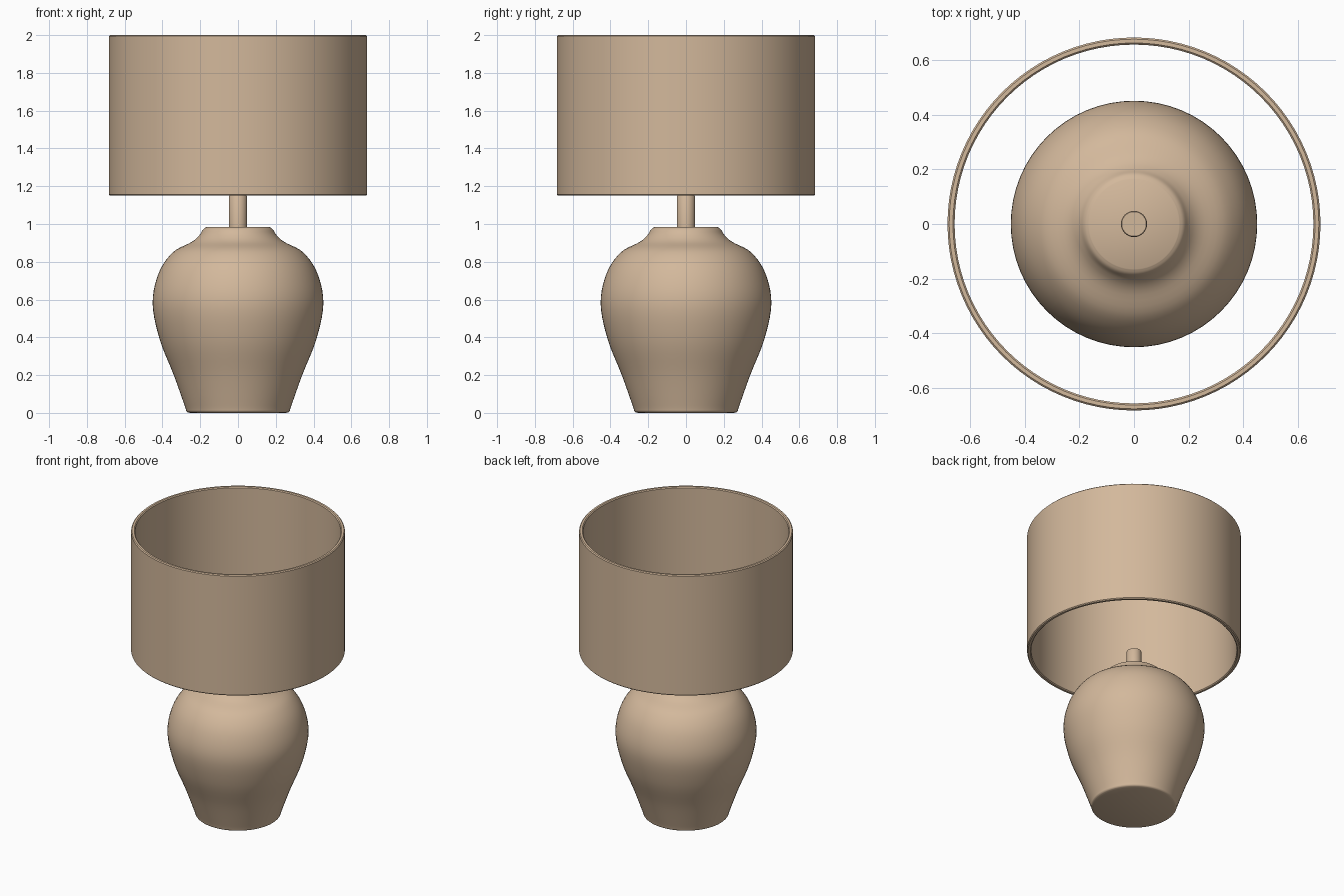
import bpy, bmesh, math
from mathutils import Vector

cube = bpy.data.objects.get("Cube")
if cube:
    bpy.data.objects.remove(cube, do_unlink=True)

# Single warm beige colour
beige = bpy.data.materials.new("warm_beige")
beige.use_nodes = True
colour = (0.65, 0.48, 0.33, 1)
beige.diffuse_color = colour
beige.node_tree.nodes["Principled BSDF"].inputs["Base Color"].default_value = colour


def smooth_curve(points, steps=5):
    """Pass a Catmull-Rom curve through (radius, height) points."""
    p = [Vector(q) for q in points]
    p = [p[0] * 2 - p[1]] + p + [p[-1] * 2 - p[-2]]
    out = []
    for a, b, c, d in zip(p, p[1:], p[2:], p[3:]):
        for i in range(steps):
            t = i / steps
            out.append((b * 2 + (c - a) * t + (a * 2 - b * 5 + c * 4 - d) * t**2
                        + (b * 3 - a - c * 3 + d) * t**3) / 2)
    return out + [p[-2]]


def lathe(name, profile, segments=64, closed=False):
    """Turn a (radius, height) profile around the z axis."""
    bm = bmesh.new()
    verts = [bm.verts.new((r, 0, z)) for r, z in profile]
    loop = verts + verts[:1] if closed else verts
    edges = [bm.edges.new(pair) for pair in zip(loop, loop[1:])]
    bmesh.ops.spin(bm, geom=verts + edges, axis=(0, 0, 1), cent=(0, 0, 0),
                   angle=math.tau, steps=segments, use_duplicate=False)
    bmesh.ops.remove_doubles(bm, verts=bm.verts, dist=0.0005)
    bmesh.ops.recalc_face_normals(bm, faces=bm.faces)
    mesh = bpy.data.meshes.new(name)
    bm.to_mesh(mesh)
    bm.free()
    mesh.materials.append(beige)
    obj = bpy.data.objects.new(name, mesh)
    bpy.context.collection.objects.link(obj)
    bpy.ops.object.select_all(action='DESELECT')
    obj.select_set(True)
    bpy.context.view_layer.objects.active = obj
    bpy.ops.object.shade_smooth_by_angle(angle=math.radians(35))
    return obj


# Ceramic urn body with flat foot and flat neck top
side = smooth_curve([(0.255, 0), (0.272, 0.008), (0.283, 0.04), (0.34, 0.2),
                     (0.415, 0.39), (0.452, 0.58), (0.42, 0.74), (0.345, 0.85),
                     (0.245, 0.905), (0.205, 0.94), (0.184, 0.972), (0.165, 0.985)])
lathe("urn_body", [(0, 0)] + side + [(0, 0.985)])

# Straight stem rising from the neck
lathe("stem", [(0, 0.97), (0.048, 0.97), (0.048, 1.145), (0.045, 1.15), (0, 1.15)], 32)

# Open drum shade with slightly softened rims
outer, inner, low, high, soft = 0.684, 0.658, 1.15, 2.0, 0.006
lathe("drum_shade", [(outer, low + soft), (outer, high - soft), (outer - soft, high),
                     (inner + soft, high), (inner, high - soft), (inner, low + soft),
                     (inner + soft, low), (outer - soft, low)], 96, closed=True)
